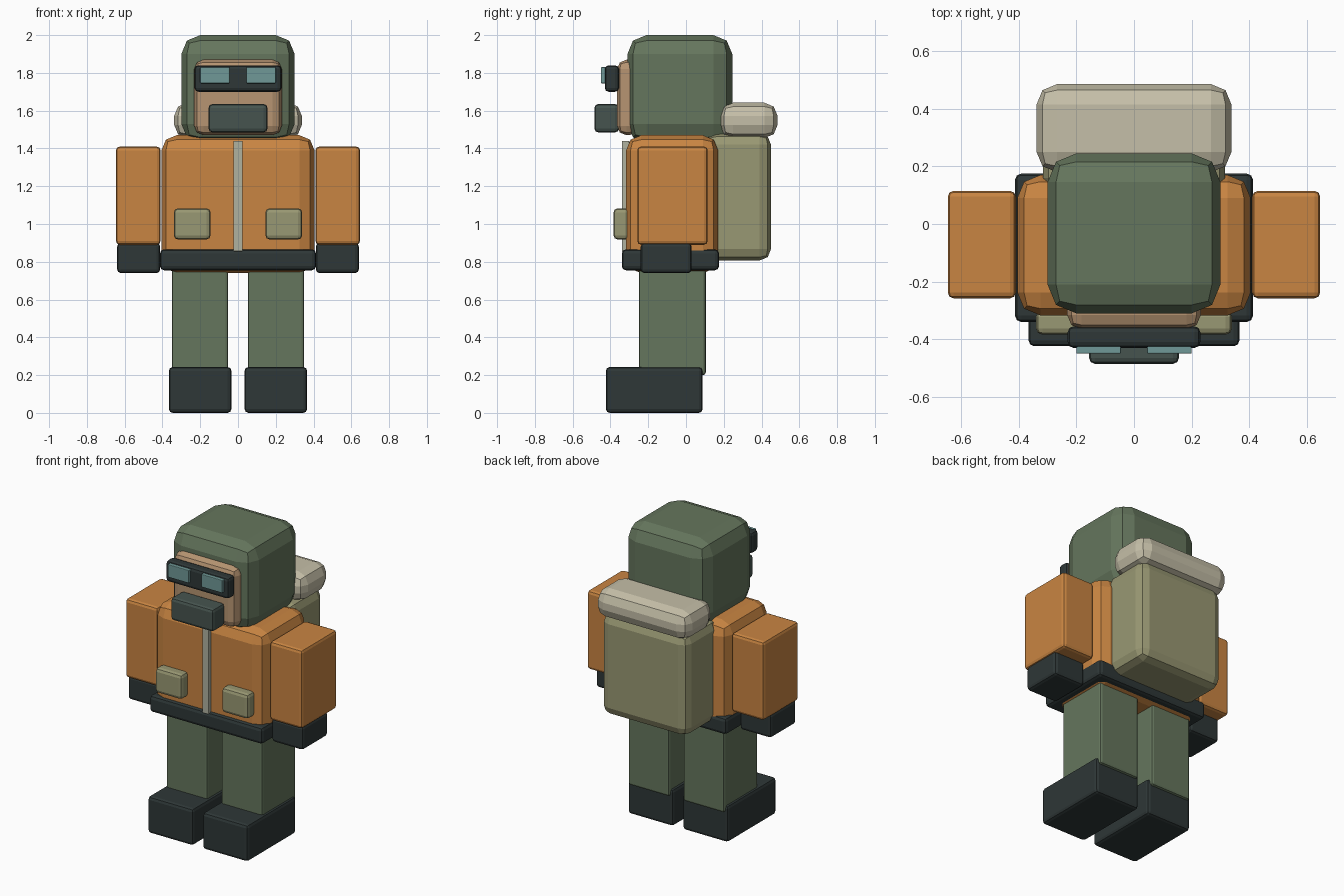
import bpy
import bmesh
from mathutils import Vector

if "Cube" in bpy.data.objects:
    bpy.data.objects.remove(bpy.data.objects["Cube"], do_unlink=True)


def linear(c):
    c /= 255
    return c / 12.92 if c <= 0.04045 else ((c + 0.055) / 1.055) ** 2.4


def material(name, r, g, b):
    mat = bpy.data.materials.new(name)
    mat.use_nodes = True
    colour = (linear(r), linear(g), linear(b), 1)
    mat.diffuse_color = colour
    shader = mat.node_tree.nodes["Principled BSDF"]
    shader.inputs["Base Color"].default_value = colour
    shader.inputs["Roughness"].default_value = 0.9
    return mat


green = material("olive green", 101, 118, 93)
orange = material("jacket orange", 201, 133, 66)
dark = material("dark rubber", 46, 55, 55)
khaki = material("khaki canvas", 153, 152, 115)
cream = material("bedroll cream", 197, 191, 168)
skin = material("skin tan", 183, 149, 114)
glass = material("lens teal", 112, 153, 151)
metal = material("zip grey", 176, 178, 160)
slate = material("mask slate", 70, 84, 79)


def box(name, mat, xs, ys, zs, bevel, segments=2):
    """Bevelled box between the given limits on each axis."""
    low, high = (Vector(p) for p in zip(xs, ys, zs))
    size, centre = high - low, (low + high) / 2
    bm = bmesh.new()
    bmesh.ops.create_cube(bm, size=1)
    for v in bm.verts:
        v.co = Vector(a * b for a, b in zip(v.co, size))
    bmesh.ops.bevel(bm, geom=bm.edges[:], offset=bevel, segments=segments,
                    profile=0.5, affect='EDGES', clamp_overlap=True)
    mesh = bpy.data.meshes.new(name)
    bm.to_mesh(mesh)
    bm.free()
    mesh.materials.append(mat)
    obj = bpy.data.objects.new(name, mesh)
    obj.location = centre
    bpy.context.collection.objects.link(obj)
    return obj


def wide(name, mat, half, ys, zs, bevel):
    """Box centred on the middle line."""
    return box(name, mat, (-half, half), ys, zs, bevel)


def pair(name, mat, xs, ys, zs, bevel):
    """Matching boxes on both sides."""
    box("left_" + name, mat, xs, ys, zs, bevel)
    box("right_" + name, mat, (-xs[1], -xs[0]), ys, zs, bevel)


# Head, face and mask
wide("hood", green, 0.30, (-0.31, 0.245), (1.43, 2.0), 0.10)
wide("face", skin, 0.232, (-0.365, -0.25), (1.47, 1.87), 0.05)
wide("goggle_frame", dark, 0.23, (-0.43, -0.355), (1.70, 1.84), 0.02)
pair("lens", glass, (0.045, 0.20), (-0.45, -0.42), (1.745, 1.83), 0.004)
wide("breathing_mask", slate, 0.156, (-0.485, -0.355), (1.485, 1.635), 0.02)

# Jacket with zip, pockets and belt
wide("jacket", orange, 0.405, (-0.317, 0.17), (0.74, 1.47), 0.08)
wide("zip", metal, 0.024, (-0.34, -0.30), (0.855, 1.44), 0.004)
pair("pocket", khaki, (0.145, 0.34), (-0.384, -0.30), (0.918, 1.083), 0.022)
wide("belt", dark, 0.413, (-0.34, 0.175), (0.755, 0.866), 0.022)

# Arms and gloves
pair("sleeve", orange, (0.41, 0.646), (-0.258, 0.115), (0.89, 1.41), 0.02)
pair("glove", dark, (0.412, 0.64), (-0.24, 0.03), (0.74, 0.9), 0.02)

# Legs and boots
pair("trouser_leg", green, (0.052, 0.35), (-0.25, 0.105), (0.2, 0.8), 0.015)
pair("boot", dark, (0.035, 0.366), (-0.424, 0.088), (0.0, 0.243), 0.02)

# Backpack and bedroll
wide("backpack", khaki, 0.315, (0.10, 0.45), (0.807, 1.48), 0.06)
wide("bedroll", cream, 0.338, (0.18, 0.485), (1.455, 1.642), 0.07)
